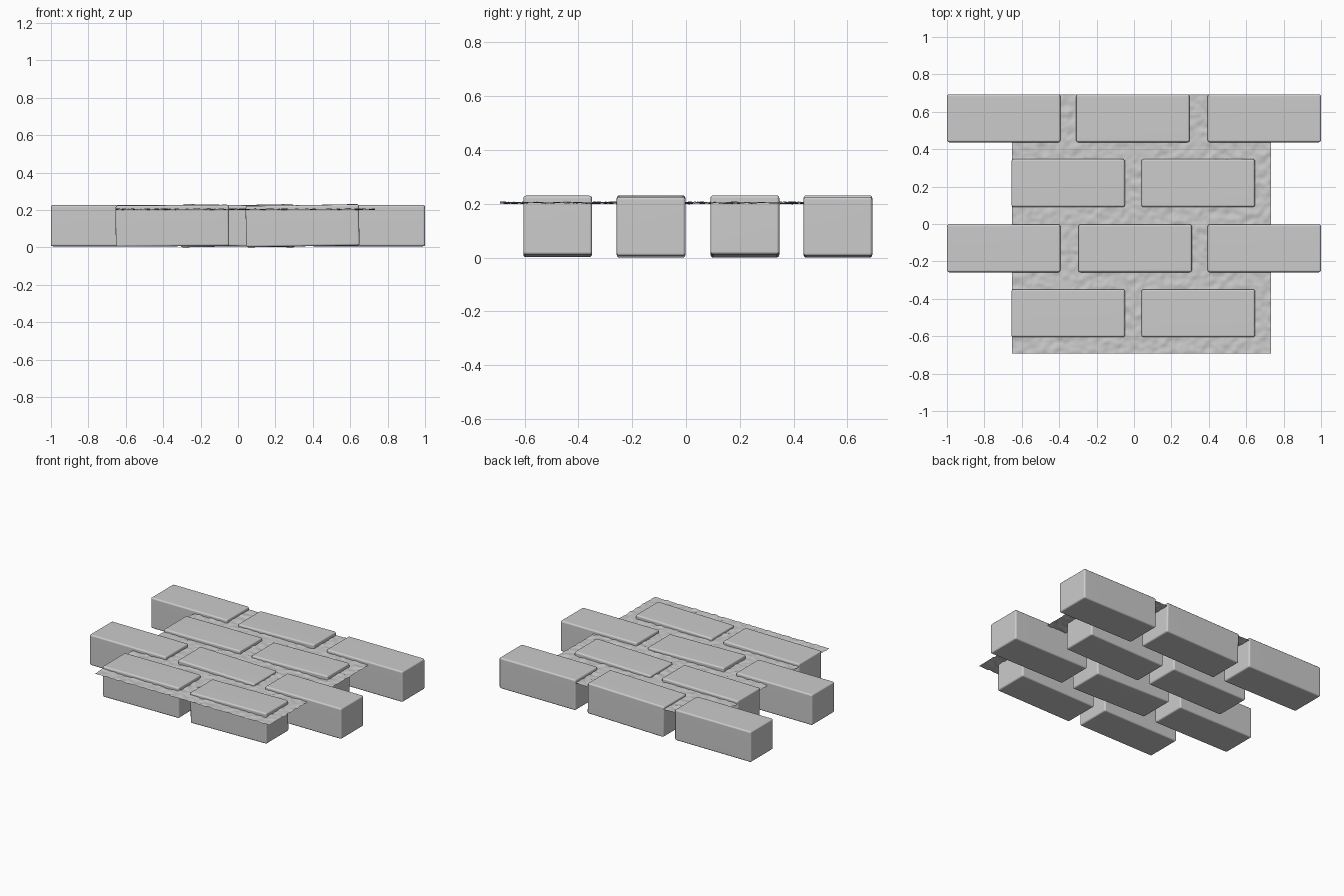
import bpy, bmesh, math
from mathutils import Matrix, Vector, noise

if "Cube" in bpy.data.objects:
    bpy.data.objects.remove(bpy.data.objects["Cube"])


def material(name, v):
    m = bpy.data.materials.new(name)
    m.diffuse_color = (v, v, v, 1)
    m.use_nodes = True
    m.node_tree.nodes["Principled BSDF"].inputs["Base Color"].default_value = m.diffuse_color
    return m


grey = material("stone grey", 0.6)


def finish(bm, name):
    me = bpy.data.meshes.new(name)
    bm.to_mesh(me)
    bm.free()
    me.materials.append(grey)
    ob = bpy.data.objects.new(name, me)
    bpy.context.collection.objects.link(ob)
    for p in me.polygons:
        p.use_smooth = True
    return ob


# Rounded brick, slightly tilted about y
def brick(name, x, y, z, tilt):
    bm = bmesh.new()
    bmesh.ops.create_cube(bm, size=1, matrix=Matrix.Diagonal((0.606, 0.256, 0.22, 1)))
    bmesh.ops.bevel(bm, geom=bm.edges[:], offset=0.011, segments=3,
                    profile=0.5, affect='EDGES', clamp_overlap=True)
    ob = finish(bm, name)
    ob.location = (x, y, z)
    ob.rotation_euler = (0, tilt, 0)
    ob.modifiers.new("weighted", 'WEIGHTED_NORMAL')


# Rows from back to front: y, then (x, tilt) for each brick
rows = [
    (0.565, [(-0.697, 0), (-0.004, -0.02), (0.697, 0)]),
    (0.219, [(-0.351, -0.008), (0.345, -0.02)]),
    (-0.130, [(-0.697, 0), (0.004, 0.02), (0.697, 0)]),
    (-0.477, [(-0.351, -0.008), (0.345, -0.015)]),
]
for r, (y, bricks) in enumerate(rows):
    for i, (x, tilt) in enumerate(bricks):
        brick(f"brick_{r + 1}_{i + 1}", x, y, 0.128, tilt)

# Rough mortar sheet between the bricks
bm = bmesh.new()
bmesh.ops.create_grid(bm, x_segments=130, y_segments=130, size=0.5,
                      matrix=Matrix.Translation((0.04, 0, 0.216))
                      @ Matrix.Diagonal((1.385, 1.385, 1, 1)))
for v in bm.verts:
    v.co.z += 0.006 * noise.fractal(Vector((v.co.x, v.co.y, 0)) * 26, 1.0, 2.0, 2)
finish(bm, "mortar")

# Stand the lowest brick corner on the ground
bpy.context.view_layer.update()
low = min((o.matrix_world @ v.co).z for o in bpy.data.objects for v in o.data.vertices)
for o in bpy.data.objects:
    o.location.z -= low
